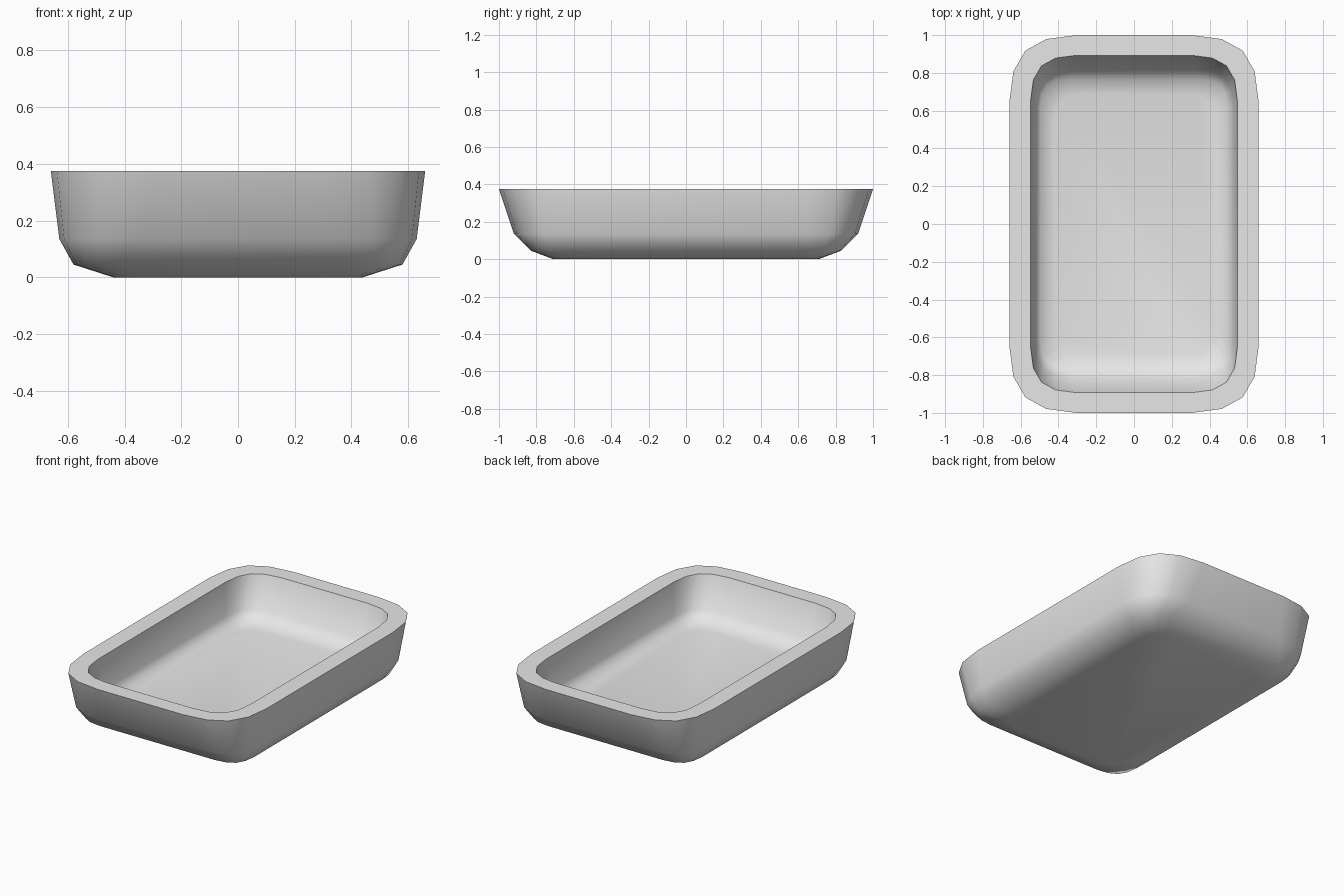
import bpy, bmesh, math

cube = bpy.data.objects.get("Cube")
if cube:
    bpy.data.objects.remove(cube, do_unlink=True)

# One quarter of a rounded corner, as fractions of the corner inset
CORNER = [(0, 1), (0.06, 0.54), (0.24, 0.23), (0.55, 0.06), (1, 0)]

# Tray section: half width, half length, height, corner inset
OUTER = [(0.44, 0.71, 0.0, 0.17), (0.58, 0.83, 0.045, 0.17),
         (0.63, 0.92, 0.135, 0.28), (0.66, 1.0, 0.375, 0.355)]
INNER = [(0.547, 0.893, 0.375, 0.24), (0.525, 0.82, 0.17, 0.2),
         (0.495, 0.765, 0.125, 0.15), (0.42, 0.69, 0.107, 0.15)]


def rounded_ring(bm, half_x, half_y, z, inset):
    quarter = [(half_x - inset * a, half_y - inset * b) for a, b in CORNER]
    points = quarter + [(-x, y) for x, y in reversed(quarter)]
    points += [(-x, -y) for x, y in points]
    return [bm.verts.new((x, y, z)) for x, y in points]


def make_material(name, colour):
    mat = bpy.data.materials.new(name)
    mat.use_nodes = True
    mat.diffuse_color = colour
    mat.node_tree.nodes["Principled BSDF"].inputs["Base Color"].default_value = colour
    return mat


# Tray: outer wall, flat rim, inner wall and the two floors
bm = bmesh.new()
rings = [rounded_ring(bm, *row) for row in OUTER + INNER]
for low, high in zip(rings, rings[1:]):
    count = len(low)
    for i in range(count):
        j = (i + 1) % count
        bm.faces.new((low[i], low[j], high[j], high[i]))
bm.faces.new(rings[0][::-1])
bm.faces.new(rings[-1])
bmesh.ops.recalc_face_normals(bm, faces=bm.faces[:])

mesh = bpy.data.meshes.new("tray")
bm.to_mesh(mesh)
bm.free()
tray = bpy.data.objects.new("tray", mesh)
bpy.context.collection.objects.link(tray)
mesh.materials.append(make_material("light grey", (0.8, 0.8, 0.8, 1)))

# Smooth walls with a crisp rim
bpy.ops.object.select_all(action="DESELECT")
tray.select_set(True)
bpy.context.view_layer.objects.active = tray
bpy.ops.object.shade_smooth_by_angle(angle=math.radians(62))
